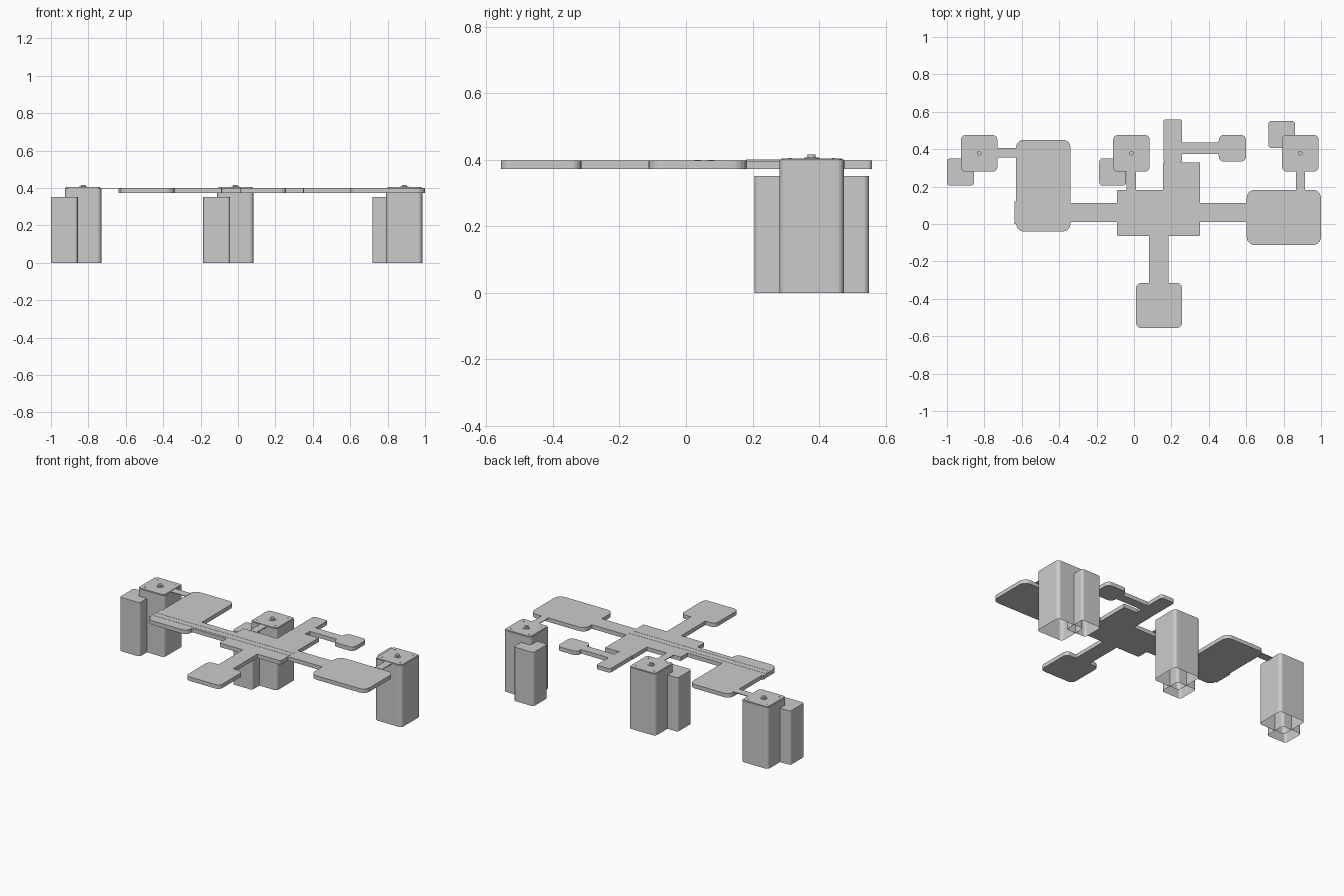
import bpy, bmesh, math

if "Cube" in bpy.data.objects:
    bpy.data.objects.remove(bpy.data.objects["Cube"])


def outline(x0, x1, y0, y1, r, seg=5):
    """Counter-clockwise rectangle outline with optional rounded corners."""
    if r == 0:
        return [(x0, y0), (x1, y0), (x1, y1), (x0, y1)]
    pts = []
    corners = [(x1 - r, y0 + r, -90), (x1 - r, y1 - r, 0),
               (x0 + r, y1 - r, 90), (x0 + r, y0 + r, 180)]
    for cx, cy, start in corners:
        for i in range(seg + 1):
            a = math.radians(start + 90 * i / seg)
            pts.append((cx + r * math.cos(a), cy + r * math.sin(a)))
    return pts


def slab(name, x0, x1, y0, y1, z0, z1, r=0.0, bottom=True):
    """Extruded rounded rectangle; bottom=False leaves it open underneath."""
    bm = bmesh.new()
    pts = outline(x0, x1, y0, y1, r)
    low = [bm.verts.new((x, y, z0)) for x, y in pts]
    top = [bm.verts.new((x, y, z1)) for x, y in pts]
    n = len(pts)
    for i in range(n):
        j = (i + 1) % n
        bm.faces.new((low[i], low[j], top[j], top[i]))
    bm.faces.new(top)
    if bottom:
        bm.faces.new(low[::-1])
    mesh = bpy.data.meshes.new(name)
    bm.to_mesh(mesh)
    bm.free()
    ob = bpy.data.objects.new(name, mesh)
    bpy.context.collection.objects.link(ob)
    return ob


def cylinder(name, x, y, z0, z1, r):
    bpy.ops.mesh.primitive_cylinder_add(vertices=16, radius=r, depth=z1 - z0,
                                        location=(x, y, (z0 + z1) / 2))
    bpy.context.object.name = name


# Flat deck: pads and the bridges between them (x0, x1, y0, y1, corner radius)
Z0, Z1 = 0.373, 0.399
deck = {
    "left_pad": (-0.63, -0.34, -0.04, 0.45, 0.04),
    "left_end_tab": (-0.64, -0.63, 0.0, 0.12, 0),
    "left_bridge": (-0.34, -0.09, 0.01, 0.113, 0),
    "central_deck": (-0.09, 0.353, -0.065, 0.183, 0.008),
    "rear_block": (0.155, 0.353, 0.18, 0.33, 0),
    "rear_pier": (0.157, 0.257, 0.328, 0.56, 0.015),
    "pier_arm": (0.257, 0.453, 0.375, 0.435, 0),
    "small_pad": (0.453, 0.60, 0.333, 0.477, 0.03),
    "right_bridge": (0.353, 0.602, 0.01, 0.113, 0),
    "right_pad": (0.602, 1.0, -0.113, 0.183, 0.045),
    "front_bridge": (0.08, 0.185, -0.315, -0.065, 0),
    "front_pad": (0.01, 0.257, -0.557, -0.315, 0.03),
}
for name, (x0, x1, y0, y1, r) in deck.items():
    slab(name, x0, x1, y0, y1, Z0, Z1, r)

# Thin twin tracks along the main axis of the deck
for k, y in enumerate((0.035, 0.075)):
    slab(f"track_{k}", -0.63, 0.353, y - 0.01, y + 0.01, Z1 - 0.001, Z1 + 0.001)

# Thin walkways joining the towers to the deck
walkways = [(-0.735, -0.625, 0.355, 0.405),
            (-0.04, 0.01, 0.18, 0.285),
            (0.865, 0.915, 0.18, 0.285)]
for k, w in enumerate(walkways):
    slab(f"walkway_{k}", *w, 0.396, 0.401)

# Towers: hollow tall shaft, lower annex, roof lid, mast and corner studs
# (centre x, annex x offset, annex y centre)
CY, H = 0.378, 0.097
for k, (cx, ax, ay) in enumerate([(-0.828, -0.1, 0.278),
                                  (-0.014, -0.1, 0.278),
                                  (0.889, -0.099, 0.478)]):
    slab(f"tower_{k}", cx - H, cx + H, CY - H, CY + H, 0, 0.401, 0.022, False)
    slab(f"annex_{k}", cx + ax - 0.072, cx + ax + 0.072,
         ay - 0.072, ay + 0.072, 0, 0.352, 0.016, False)
    slab(f"roof_lid_{k}", cx - H + 0.006, cx + H - 0.006,
         CY - H + 0.006, CY + H - 0.006, 0.400, 0.404, 0.022)
    cylinder(f"mast_base_{k}", cx, CY, 0.403, 0.407, 0.022)
    cylinder(f"mast_{k}", cx, CY, 0.406, 0.416, 0.012)
    for sx in (-1, 1):
        for sy in (-1, 1):
            cylinder(f"roof_stud_{k}", cx + sx * 0.065, CY + sy * 0.065,
                     0.403, 0.406, 0.004)
